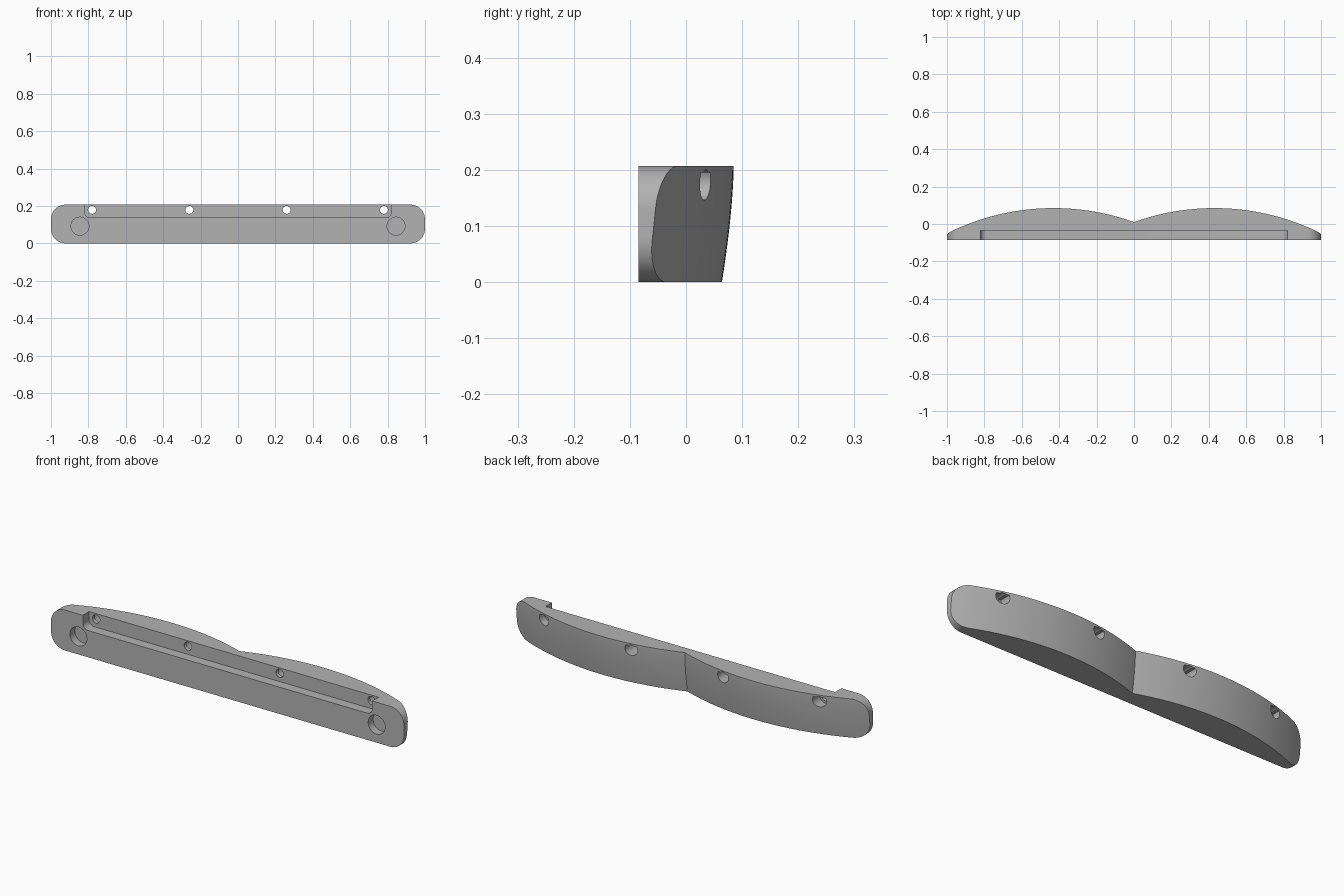
import bpy, bmesh, math

cube = bpy.data.objects.get("Cube")
if cube:
    bpy.data.objects.remove(cube, do_unlink=True)

HEIGHT = 0.207
FRONT = -0.085

grey = bpy.data.materials.new("mid grey")
grey.use_nodes = True
colour = (0.45, 0.45, 0.45, 1)
grey.diffuse_color = colour
grey.node_tree.nodes["Principled BSDF"].inputs["Base Color"].default_value = colour


def make_object(name, bm):
    bmesh.ops.recalc_face_normals(bm, faces=bm.faces)
    mesh = bpy.data.meshes.new(name)
    bm.to_mesh(mesh)
    bm.free()
    mesh.materials.append(grey)
    obj = bpy.data.objects.new(name, mesh)
    bpy.context.collection.objects.link(obj)
    return obj


def prism(name, outline, y0, y1):
    """Extrude an x-z outline from y0 to y1."""
    bm = bmesh.new()
    face = bm.faces.new([bm.verts.new((x, y0, z)) for x, z in outline])
    new = bmesh.ops.extrude_face_region(bm, geom=[face])["geom"]
    verts = [v for v in new if isinstance(v, bmesh.types.BMVert)]
    bmesh.ops.translate(bm, verts=verts, vec=(0, y1 - y0, 0))
    return make_object(name, bm)


def rounded_rect(half, z0, z1, r, steps=12):
    points = []
    corners = [(half - r, z1 - r), (r - half, z1 - r), (r - half, z0 + r), (half - r, z0 + r)]
    for quarter, (cx, cz) in enumerate(corners):
        for i in range(steps + 1):
            a = math.pi / 2 * (quarter + i / steps)
            points.append((cx + r * math.cos(a), cz + r * math.sin(a)))
    return points


def circle(cx, cz, r, steps=40, top=1):
    """Circle outline, optionally flattened at height top."""
    angles = [2 * math.pi * i / steps for i in range(steps)]
    points = [(cx + r * math.cos(a), cz + r * math.sin(a)) for a in angles]
    if top < cz + r:
        a0 = math.asin((top - cz) / r)
        sweep = math.pi + 2 * a0
        angles = [math.pi - a0 + sweep * i / steps for i in range(steps + 1)]
        points = [(cx + r * math.cos(a), cz + r * math.sin(a)) for a in angles]
    return points


def boolean(obj, cutter, operation):
    mod = obj.modifiers.new(operation.lower(), "BOOLEAN")
    mod.operation = operation
    mod.solver = "EXACT"
    mod.object = cutter
    bpy.context.view_layer.objects.active = obj
    bpy.ops.object.modifier_apply(modifier=mod.name)
    bpy.data.objects.remove(cutter, do_unlink=True)


def back_y(x, z):
    """Twin-arc back surface, leaning outwards towards the top."""
    radius = 1.27
    lean = 0.021 * max(0, 1 - z / HEIGHT) ** 1.6
    return 0.085 - lean - (radius - math.sqrt(radius ** 2 - (abs(x) - 0.43) ** 2))


# Oversized block with the curved back
columns, rows = 88, 14
bm = bmesh.new()
front, back = [], []
for j in range(rows + 1):
    z = -0.03 + 0.27 * j / rows
    xs = [-1.1 + 2.2 * i / columns for i in range(columns + 1)]
    back.append([bm.verts.new((x, back_y(x, z), z)) for x in xs])
    front.append([bm.verts.new((x, -0.3, z)) for x in xs])
for grid in (front, back):
    for j in range(rows):
        for i in range(columns):
            bm.faces.new((grid[j][i], grid[j][i + 1], grid[j + 1][i + 1], grid[j + 1][i]))
bmesh.ops.bridge_loops(bm, edges=[e for e in bm.edges if e.is_boundary])
block = make_object("curved_block", bm)

# Rounded bar trimmed by the block
bar = prism("mounting_bar", rounded_rect(1, 0, HEIGHT, 0.078), FRONT, 0.15)
boolean(bar, block, "INTERSECT")

# Front slot, open at the top
slot = prism("slot_cutter", rounded_rect(0.82, 0.137, 0.35, 0.03), -0.2, -0.034)
boolean(bar, slot, "DIFFERENCE")

# Screw holes with flat-topped counterbores from the back
for x in (-0.78, -0.26, 0.26, 0.78):
    hole = prism("screw_hole_cutter", circle(x, 0.179, 0.021), -0.2, 0.2)
    boolean(bar, hole, "DIFFERENCE")
    bore = prism("counterbore_cutter", circle(x, 0.179, 0.033, top=0.195), -0.015, 0.2)
    boolean(bar, bore, "DIFFERENCE")

# Blind round recesses near the ends
for x in (-0.845, 0.845):
    recess = prism("recess_cutter", circle(x, 0.092, 0.048), -0.2, FRONT + 0.04)
    boolean(bar, recess, "DIFFERENCE")

bpy.ops.object.select_all(action="DESELECT")
bar.select_set(True)
bpy.context.view_layer.objects.active = bar
bpy.ops.object.shade_smooth_by_angle(angle=math.radians(28))
